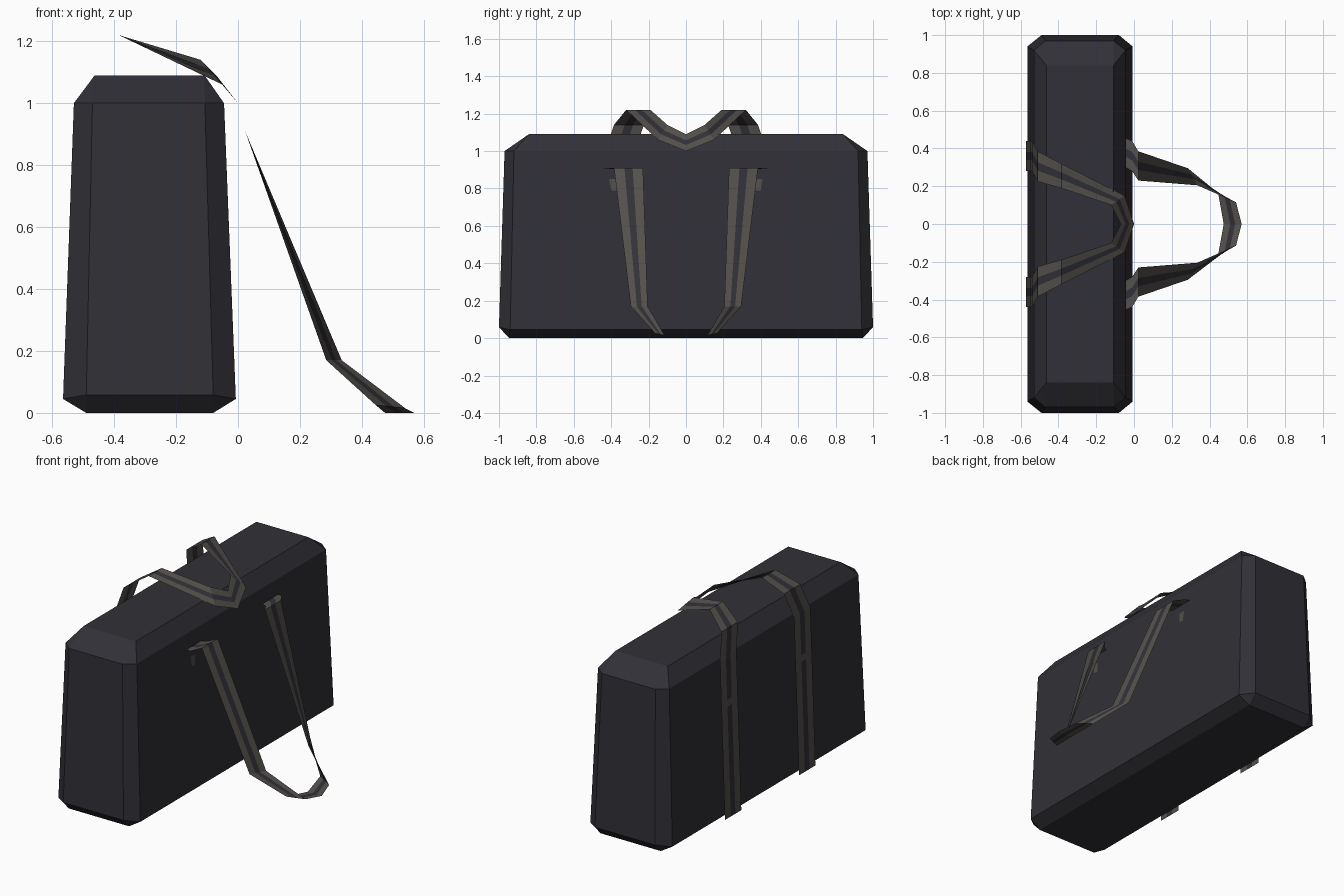
import bpy, bmesh
from mathutils import Vector

if "Cube" in bpy.data.objects:
    bpy.data.objects.remove(bpy.data.objects["Cube"])


def material(name, rgb):
    m = bpy.data.materials.new(name)
    m.diffuse_color = (*rgb, 1)
    m.use_nodes = True
    m.node_tree.nodes["Principled BSDF"].inputs["Base Color"].default_value = m.diffuse_color
    return m


FABRIC = material("dark_fabric", (0.030, 0.030, 0.038))
WEBBING = material("grey_brown_webbing", (0.088, 0.080, 0.072))


def finish(bm, name, mats):
    mesh = bpy.data.meshes.new(name)
    bm.to_mesh(mesh)
    bm.free()
    for m in mats:
        mesh.materials.append(m)
    ob = bpy.data.objects.new(name, mesh)
    bpy.context.collection.objects.link(ob)
    return ob


def strap(name, stations, plain=()):
    """Ribbon of three strips, given (inner, outer) edge points, mirrored in y."""
    bm = bmesh.new()
    for side in (1, -1):
        rows = []
        for a, b in stations:
            a, b = Vector(a), Vector(b)
            row = [a.lerp(b, t) for t in (0, 0.36, 0.64, 1)]
            rows.append([bm.verts.new((p.x, p.y * side, p.z)) for p in row])
        for i in range(len(rows) - 1):
            for k in range(3):
                q = [rows[i][k], rows[i][k + 1], rows[i + 1][k + 1], rows[i + 1][k]]
                f = bm.faces.new(q if side > 0 else q[::-1])
                f.material_index = 0 if k == 1 and i not in plain else 1
    bmesh.ops.remove_doubles(bm, verts=bm.verts, dist=0.0005)
    return finish(bm, name, (FABRIC, WEBBING))


# Bag body: rectangle, octagon, octagon, rectangle, wrapped as a convex hull
bm = bmesh.new()
points = []
for y in (1, -1):
    points += [(x, 0.945 * y, 0) for x in (-0.49, -0.08)]
    points += [(x, 0.94 * y, 0.045) for x in (-0.565, -0.007)]
    points += [(x, 1.0 * y, 0.058) for x in (-0.49, -0.08)]
    points += [(x, 0.92 * y, 1.0) for x in (-0.53, -0.045)]
    points += [(x, 0.97 * y, 1.0) for x in (-0.47, -0.107)]
    points += [(x, 0.84 * y, 1.09) for x in (-0.463, -0.108)]
for p in points:
    bm.verts.new(p)
bmesh.ops.convex_hull(bm, input=bm.verts)
bmesh.ops.dissolve_limit(bm, angle_limit=0.03, verts=bm.verts, edges=bm.edges)
bmesh.ops.recalc_face_normals(bm, faces=bm.faces)
finish(bm, "bag_body", (FABRIC,))

# Back strap, rising over the top as a carry handle
strap("back_strap_and_handle", [
    ((-0.573, 0.28, 0.02), (-0.573, 0.44, 0.02)),
    ((-0.550, 0.28, 0.69), (-0.550, 0.44, 0.69)),
    ((-0.548, 0.28, 0.73), (-0.548, 0.44, 0.73)),
    ((-0.540, 0.28, 0.98), (-0.540, 0.44, 0.98)),
    ((-0.510, 0.225, 1.14), (-0.510, 0.385, 1.14)),
    ((-0.385, 0.19, 1.22), (-0.385, 0.32, 1.22)),
    ((-0.12, 0.10, 1.14), (-0.05, 0.15, 1.06)),
    ((-0.07, 0, 1.09), (0, 0, 1.0)),
], plain=(1,))

# Front strap, hanging down to the ground as a loop
strap("front_hanging_strap", [
    ((-0.045, 0.30, 0.905), (-0.045, 0.455, 0.905)),
    ((-0.01, 0.28, 0.905), (-0.01, 0.44, 0.905)),
    ((0.023, 0.23, 0.91), (0.023, 0.385, 0.91)),
    ((0.335, 0.205, 0.17), (0.285, 0.295, 0.17)),
    ((0.54, 0.115, 0.015), (0.445, 0.165, 0.025)),
    ((0.57, 0, 0.0), (0.475, 0, 0.0)),
])

# Small strap tabs on the front face
for side, label in ((1, "right"), (-1, "left")):
    bm = bmesh.new()
    vs = [bm.verts.new((x, side * y, z)) for x, y, z in
          ((-0.033, 0.37, 0.79), (-0.033, 0.40, 0.79),
           (-0.035, 0.41, 0.85), (-0.035, 0.37, 0.85))]
    bm.faces.new(vs if side > 0 else vs[::-1])
    finish(bm, "strap_tab_" + label, (WEBBING,))
